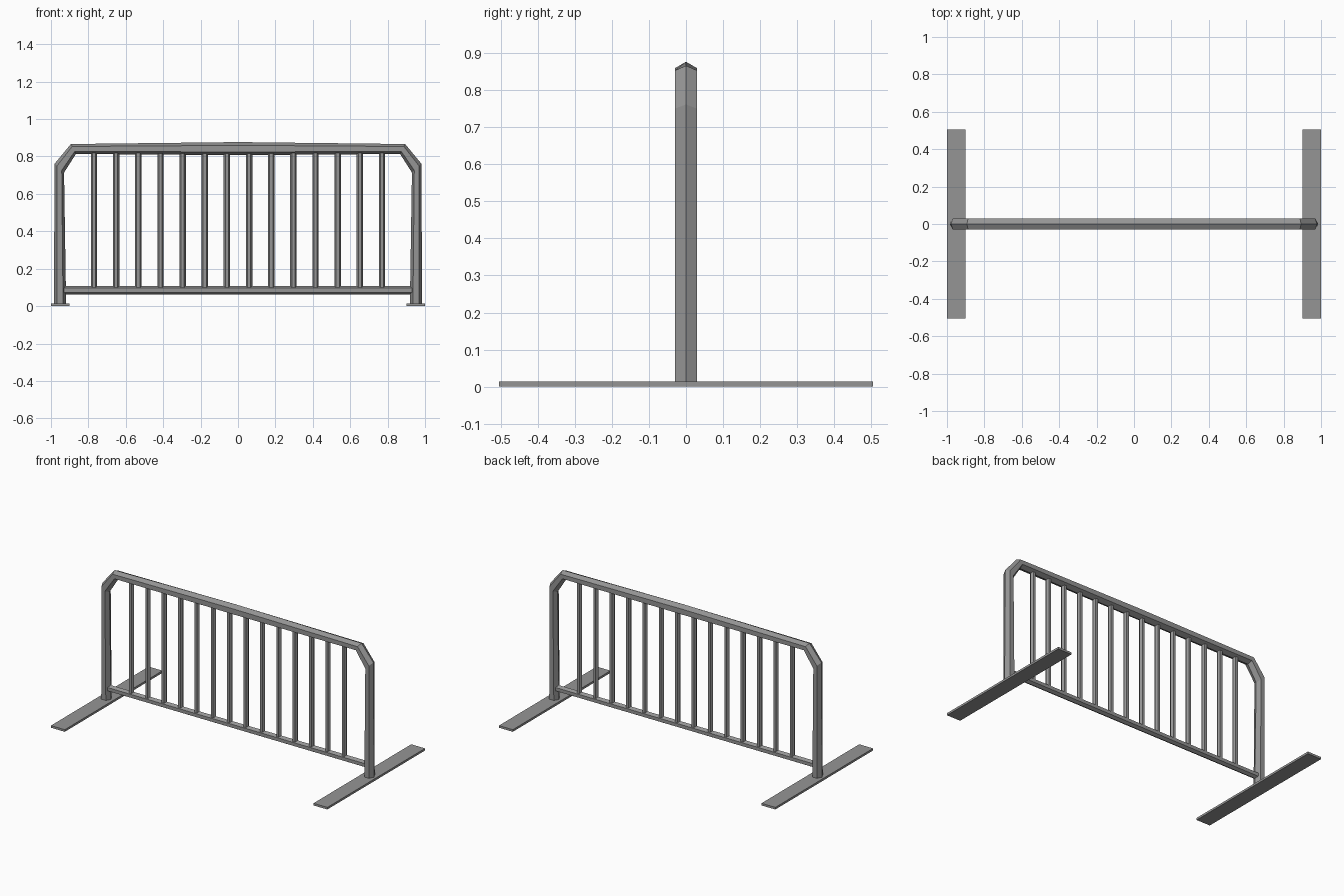
import bpy, math
from mathutils import Vector

old = bpy.data.objects.get("Cube")
if old:
    bpy.data.objects.remove(old, do_unlink=True)

steel = bpy.data.materials.new("steel_grey")
steel.use_nodes = True
colour = (0.30, 0.30, 0.30, 1)
steel.diffuse_color = colour
steel.node_tree.nodes["Principled BSDF"].inputs["Base Color"].default_value = colour


def make_object(name, verts, faces):
    mesh = bpy.data.meshes.new(name)
    mesh.from_pydata(verts, [], faces)
    mesh.materials.append(steel)
    obj = bpy.data.objects.new(name, mesh)
    bpy.context.collection.objects.link(obj)
    return obj


def hex_tube(name, rings):
    """Six-sided tube; each ring is (centre, first axis, second axis)."""
    verts, faces = [], []
    for centre, a, b in rings:
        for i in range(6):
            t = i * math.pi / 3
            verts.append(Vector(centre) + math.cos(t) * Vector(a) + math.sin(t) * Vector(b))
    for r in range(len(rings) - 1):
        for i in range(6):
            j = (i + 1) % 6
            faces.append((r * 6 + i, r * 6 + j, r * 6 + 6 + j, r * 6 + 6 + i))
    last = len(verts) - 6
    faces += [tuple(reversed(range(6))), tuple(range(last, last + 6))]
    return make_object(name, verts, faces)


# Bent outer frame: left half as centre x, z and outward offset x, z
tube = 0.035
half = [(0.952, 0.01, 0.033, 0), (0.955, 0.738, 0.025, 0.024), (0.88, 0.84, 0.0135, 0.0265)]
path = half + [(0, 0.842, 0, tube)] + [(-x, z, -ox, oz) for x, z, ox, oz in reversed(half)]
hex_tube("outer_frame", [((x, 0, z), (ox, 0, oz), (0, tube, 0)) for x, z, ox, oz in path])

# Lower rail between the posts
hex_tube("lower_rail", [((x, 0, 0.085), (0, 0, 0.022), (0, -0.022, 0)) for x in (0.935, -0.935)])

# Upright bars
count, reach, bar = 14, 0.77, 0.017
for n in range(count):
    x = -reach + 2 * reach * n / (count - 1)
    hex_tube(f"upright_bar_{n + 1}",
             [((x, 0, z), (bar, 0, 0), (0, bar, 0)) for z in (0.09, 0.83)])

# Flat floor plates
for side, s in (("left", 1), ("right", -1)):
    bpy.ops.mesh.primitive_cube_add(size=1, location=(s * 0.95, 0, 0.007))
    plate = bpy.context.object
    plate.name = f"{side}_floor_plate"
    plate.scale = (0.1, 1.01, 0.014)
    plate.data.materials.append(steel)
